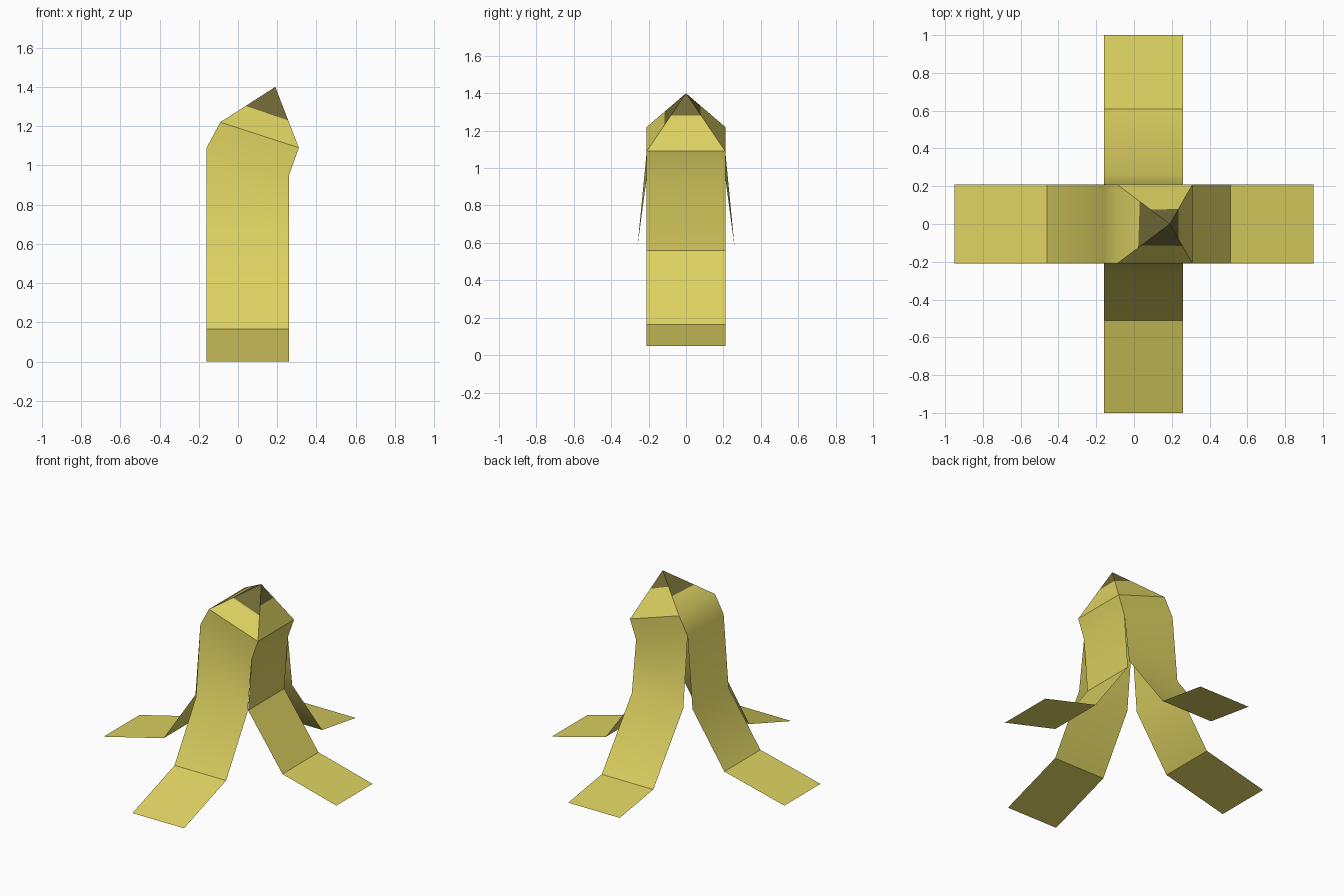
import bpy
import bmesh
import math
from mathutils import Vector

cube = bpy.data.objects.get("Cube")
if cube:
    bpy.data.objects.remove(cube, do_unlink=True)


def make_material(name, color):
    mat = bpy.data.materials.new(name)
    mat.use_nodes = True
    mat.diffuse_color = color
    bsdf = mat.node_tree.nodes["Principled BSDF"]
    bsdf.inputs["Base Color"].default_value = color
    bsdf.inputs["Roughness"].default_value = 0.9
    return mat


def make_object(name, faces, mat):
    """Build a mesh from corner lists, welding the shared corners."""
    bm = bmesh.new()
    for corners in faces:
        bm.faces.new([bm.verts.new(c) for c in corners])
    bmesh.ops.remove_doubles(bm, verts=bm.verts, dist=0.0005)
    mesh = bpy.data.meshes.new(name)
    bm.to_mesh(mesh)
    bm.free()
    mesh.materials.append(mat)
    obj = bpy.data.objects.new(name, mesh)
    bpy.context.collection.objects.link(obj)
    bpy.ops.object.select_all(action='DESELECT')
    obj.select_set(True)
    bpy.context.view_layer.objects.active = obj
    bpy.ops.object.shade_smooth_by_angle(angle=math.radians(35))
    return obj


yellow = make_material("peel yellow", (0.72, 0.64, 0.12, 1.0))
brown = make_material("tip brown", (0.165, 0.142, 0.036, 1.0))

# Slanted crown: apex, upper ring and lower ring, counter-clockwise from +x front
apex = Vector((0.19, 0.0, 1.40))
upper = [Vector(p) for p in ((0.31, -0.21, 1.09), (0.31, 0.21, 1.09),
                             (-0.09, 0.21, 1.22), (-0.09, -0.21, 1.22))]
lower = [Vector(p) for p in ((0.26, -0.21, 0.95), (0.26, 0.21, 0.95),
                             (-0.16, 0.21, 1.09), (-0.16, -0.21, 1.09))]

# Each strip: outward axis, (position, height) rows going down,
# and how far the brown reaches down its two crown edges
strips = [
    (0, [(0.23, 0.56), (0.51, 0.165), (0.95, 0.05)], (0.38, 0.38)),
    (1, [(0.26, 0.575), (0.61, 0.11), (1.00, 0.05)], (0.38, 0.36)),
    (0, [(-0.20, 0.56), (-0.46, 0.17), (-0.95, 0.05)], (0.57, 0.60)),
    (1, [(-0.26, 0.575), (-0.51, 0.165), (-1.00, 0.00)], (0.54, 0.55)),
]

peel, tip = [], []
for i, (axis, rows, reach) in enumerate(strips):
    j = (i + 1) % 4
    # Crown face, divided into brown tip and yellow base
    cut_l = apex.lerp(upper[i], reach[0])
    cut_r = apex.lerp(upper[j], reach[1])
    tip.append((cut_l, cut_r, apex))
    peel.append((upper[i], upper[j], cut_r, cut_l))
    # Collar below the crown, then the hanging strip
    pairs = [(upper[i], upper[j]), (lower[i], lower[j])]
    for out, z in rows:
        pair = []
        for corner in (lower[i], lower[j]):
            p = corner.copy()
            p[axis], p.z = out, z
            pair.append(p)
        pairs.append(tuple(pair))
    for (tl, tr), (bl, br) in zip(pairs, pairs[1:]):
        peel.append((br, tr, tl, bl))

make_object("peel", peel, yellow)
make_object("stem_tip", tip, brown)
